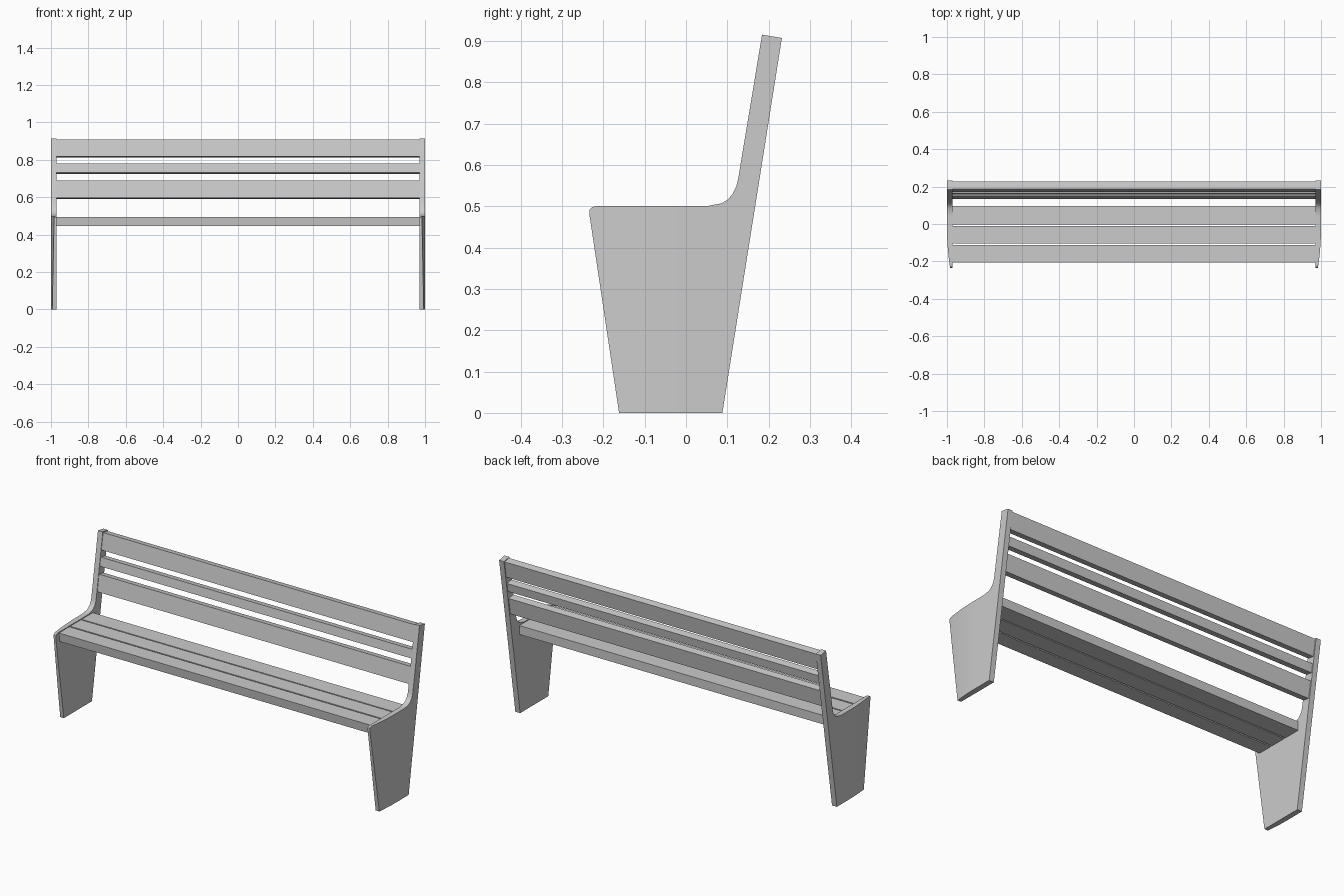
import bpy, bmesh
from math import radians, sin, cos

if "Cube" in bpy.data.objects:
    bpy.data.objects.remove(bpy.data.objects["Cube"])


def extrude_profile(name, pts, x0, x1):
    """Closed (y, z) profile swept along x; returns a bmesh and its object."""
    mesh = bpy.data.meshes.new(name)
    obj = bpy.data.objects.new(name, mesh)
    bpy.context.collection.objects.link(obj)
    bm = bmesh.new()
    face = bm.faces.new([bm.verts.new((x0, y, z)) for y, z in pts])
    ext = bmesh.ops.extrude_face_region(bm, geom=[face])["geom"]
    bmesh.ops.translate(bm, vec=(x1 - x0, 0, 0),
                        verts=[v for v in ext if isinstance(v, bmesh.types.BMVert)])
    bmesh.ops.recalc_face_normals(bm, faces=bm.faces)
    return bm, obj


def finish(bm, obj):
    bm.to_mesh(obj.data)
    bm.free()


# Side panels: leg, seat edge and back upright in one profile
profile = [(-0.162, 0), (0.088, 0), (0.232, 0.907), (0.184, 0.915),
           (0.126, 0.565), (0.121, 0.546), (0.113, 0.53), (0.101, 0.516),
           (0.086, 0.507), (0.055, 0.501), (0.04, 0.5), (-0.219, 0.5),
           (-0.227, 0.498), (-0.233, 0.492), (-0.234, 0.482)]
bm, panel = extrude_profile("side_panels", profile, 0.97, 1.0)

# Outer face curves inward towards the front
BEND = -0.02
for i in range(8):
    bmesh.ops.bisect_plane(bm, geom=bm.verts[:] + bm.edges[:] + bm.faces[:],
                           plane_co=(0, BEND - i * 0.027, 0), plane_no=(0, 1, 0))
for v in bm.verts:
    if v.co.x > 0.99 and v.co.y < BEND:
        v.co.x -= 0.017 * ((BEND - v.co.y) / 0.215) ** 2
finish(bm, panel)
panel.modifiers.new("mirror", "MIRROR")
bpy.context.view_layer.objects.active = panel
panel.select_set(True)
bpy.ops.object.shade_smooth_by_angle(angle=radians(30))

# Seat slats (the front one has a slanted front face)
for i, (front, back) in enumerate([(-0.205, -0.113), (-0.105, -0.01), (-0.003, 0.095)]):
    slant = 0.006 if i == 0 else 0
    finish(*extrude_profile(f"seat_slat_{i + 1}",
                            [(front + slant, 0.445), (back, 0.445),
                             (back, 0.495), (front, 0.495)], -0.97, 0.97))

# Back slats, leaning with the uprights
LEAN, DEPTH = radians(9.4), 0.04
for i, (low, high) in enumerate([(0.597, 0.69), (0.732, 0.78), (0.818, 0.91)]):
    def front_y(z):
        return 0.188 + (z - 0.915) * 0.167
    dy, dz = DEPTH * cos(LEAN), -DEPTH * sin(LEAN)
    a, b = (front_y(low), low), (front_y(high), high)
    finish(*extrude_profile(f"back_slat_{i + 1}",
                            [a, (a[0] + dy, a[1] + dz), (b[0] + dy, b[1] + dz), b],
                            -0.97, 0.97))
